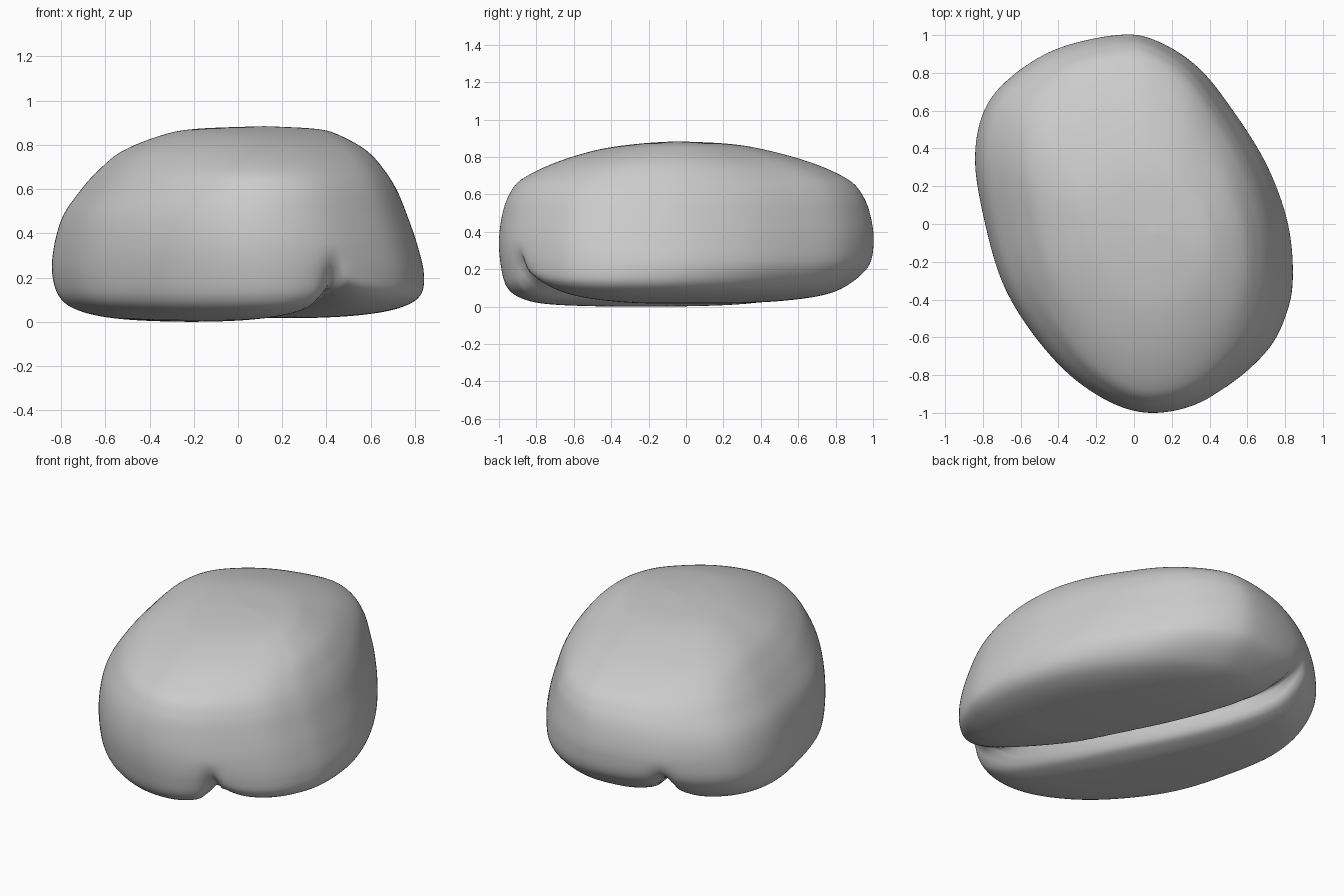
import bpy, bmesh, math
from mathutils import Vector

cube = bpy.data.objects.get("Cube")
if cube:
    bpy.data.objects.remove(cube, do_unlink=True)

SEGMENTS = 192
STEPS = 12

# Plan outline of the bean, counterclockwise from its left side
outline = [(.84, -.25), (.81, .03), (.7, .33), (.52, .62), (.34, .84), (.12, .975),
           (-.08, 1), (-.4, .93), (-.64, .79), (-.79, .61), (-.84, .35), (-.79, .02),
           (-.69, -.32), (-.52, -.6), (-.3, -.83), (-.04, -.975), (.2, -.993),
           (.45, -.9), (.7, -.68), (.81, -.46)]

# Levels from top to bottom: height, min x, max x, min y, max y
levels = [(.885, .12, .12, -.05, -.05), (.872, -.2, .36, -.25, .22),
          (.84, -.36, .47, -.47, .42), (.77, -.53, .59, -.7, .67),
          (.68, -.64, .67, -.88, .865), (.59, -.72, .725, -.95, .945),
          (.48, -.795, .77, -.985, .985), (.35, -.835, .815, -1, 1),
          (.22, -.845, .845, -.99, .975), (.11, -.81, .83, -.96, .87),
          (.05, -.72, .74, -.89, .74), (.015, -.55, .55, -.75, .5),
          (0, -.28, .25, -.45, .2), (0, -.05, -.05, -.15, -.15)]


def spline(a, b, c, d, t):
    """Catmull-Rom blend of four equally long tuples."""
    return [q + .5 * t * (r - p + t * (2 * p - 5 * q + 4 * r - s + t * (3 * (q - r) + s - p)))
            for p, q, r, s in zip(a, b, c, d)]


def smooth(value, low, high):
    t = max(0, min(1, (value - low) / (high - low)))
    return t * t * (3 - 2 * t)


def sample_outline(i):
    u = i * len(outline) / SEGMENTS
    k, n = int(u), len(outline)
    return spline(*[outline[(k + j) % n] for j in (-1, 0, 1, 2)], u - k)


def sample_level(i):
    k, last = min(i // STEPS, len(levels) - 2), len(levels) - 1
    picks = [levels[max(0, min(last, k + j))] for j in (-1, 0, 1, 2)]
    return spline(*picks, i / STEPS - k)


def crease(p):
    """Press the slanting seam into the underside and round its lips."""
    seam = -.05 - .49 * p.y + .05 * p.y ** 2
    side = (p.x - seam) / math.hypot(1, .49)
    low = 1 - smooth(p.z, .06, .36)
    under = 1 - smooth(p.z, .05, .25)
    # The left lobe sits slightly higher, most of all at the front
    lift = .015 + .07 * smooth(-p.y, .2, .85) * math.exp(-abs(side) / .25)
    raised = Vector((0, 0, lift * smooth(side, 0, .08) * under))
    ends = 1 - .4 * smooth(abs(p.y), .6, .95)
    depth = .05 * math.exp(-(side / .13) ** 2) + .13 * math.exp(-(side / .04) ** 2)
    inward = Vector((0, -.5 * p.y, .5 - p.z)).normalized()
    return p + raised + inward * depth * low * ends


# Bean body lofted from the outline through all levels
bm = bmesh.new()
plan = [sample_outline(i) for i in range(SEGMENTS)]
rings = []
total = (len(levels) - 1) * STEPS
for i in range(total + 1):
    z, x0, x1, y0, y1 = sample_level(i)
    mid = Vector(((x0 + x1) / 2, (y0 + y1) / 2, z))
    if i in (0, total):
        rings.append([bm.verts.new(crease(mid))])
        continue
    rx, ry = (x1 - x0) / 1.69, (y1 - y0) / 2
    rings.append([bm.verts.new(crease(mid + Vector((x * rx, y * ry, 0)))) for x, y in plan])

for upper, lower in zip(rings, rings[1:]):
    for j in range(SEGMENTS):
        k = (j + 1) % SEGMENTS
        if len(upper) == 1:
            bm.faces.new((upper[0], lower[j], lower[k]))
        elif len(lower) == 1:
            bm.faces.new((upper[k], upper[j], lower[0]))
        else:
            bm.faces.new((upper[k], upper[j], lower[j], lower[k]))

# Stand the bean on the ground
floor = min(v.co.z for v in bm.verts)
for v in bm.verts:
    v.co.z -= floor
bmesh.ops.recalc_face_normals(bm, faces=bm.faces)
for f in bm.faces:
    f.smooth = True

mesh = bpy.data.meshes.new("bean_body")
bm.to_mesh(mesh)
bm.free()
bean = bpy.data.objects.new("bean_body", mesh)
bpy.context.collection.objects.link(bean)

# Plain grey skin
grey = bpy.data.materials.new("light_grey")
grey.use_nodes = True
colour = (.6, .6, .6, 1)
grey.diffuse_color = colour
grey.node_tree.nodes["Principled BSDF"].inputs["Base Color"].default_value = colour
mesh.materials.append(grey)
